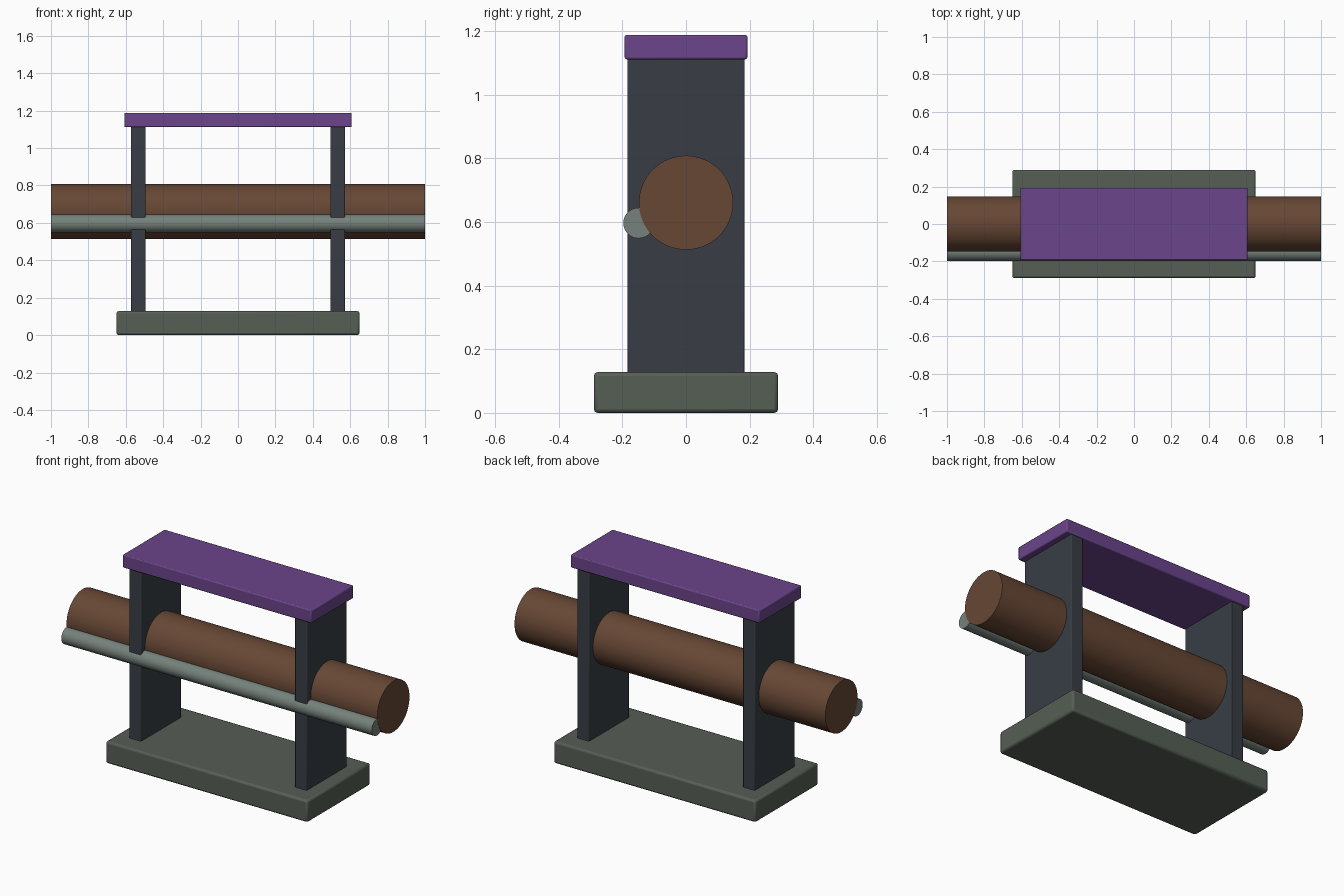
import bpy, math

if "Cube" in bpy.data.objects:
    bpy.data.objects.remove(bpy.data.objects["Cube"])


def paint(obj, name, rgb):
    mat = bpy.data.materials.get(name) or bpy.data.materials.new(name)
    mat.diffuse_color = (*rgb, 1)
    mat.use_nodes = True
    mat.node_tree.nodes["Principled BSDF"].inputs["Base Color"].default_value = mat.diffuse_color
    obj.data.materials.append(mat)


def block(name, x, y, z, bevel, mat, rgb):
    """Bevelled box given its (min, max) range on each axis."""
    ranges = (x, y, z)
    bpy.ops.mesh.primitive_cube_add(size=1, location=[(a + b) / 2 for a, b in ranges])
    obj = bpy.context.object
    obj.name = name
    obj.scale = [b - a for a, b in ranges]
    bpy.ops.object.transform_apply(location=False, rotation=False, scale=True)
    mod = obj.modifiers.new("edge_bevel", 'BEVEL')
    mod.width, mod.segments = bevel, 2
    bpy.ops.object.shade_smooth_by_angle(angle=math.radians(35))
    paint(obj, mat, rgb)
    return obj


def rod(name, radius, length, y, z, sides, mat, rgb):
    """Cylinder lying along x."""
    bpy.ops.mesh.primitive_cylinder_add(vertices=sides, radius=radius, depth=length,
                                        location=(0, y, z), rotation=(0, math.pi / 2, 0))
    obj = bpy.context.object
    obj.name = name
    bpy.ops.object.shade_smooth_by_angle(angle=math.radians(35))
    paint(obj, mat, rgb)
    return obj


# Base slab and top plate
block("base", (-0.65, 0.65), (-0.29, 0.29), (0, 0.128), 0.012, "base_grey", (0.093, 0.112, 0.09))
block("top_plate", (-0.608, 0.608), (-0.193, 0.193), (1.112, 1.188), 0.006, "purple", (0.145, 0.058, 0.254))

# Two uprights
for side, s in (("left", -1), ("right", 1)):
    xs = sorted((s * 0.495, s * 0.572))
    block(side + "_upright", xs, (-0.184, 0.184), (0.12, 1.115), 0.004, "slate", (0.04, 0.048, 0.06))

# Main log and the thin rod along its lower front
rod("main_roller", 0.148, 2.0, 0, 0.661, 64, "brown", (0.135, 0.063, 0.035))
rod("side_rod", 0.048, 1.998, -0.149, 0.597, 48, "rod_grey", (0.18, 0.22, 0.2))
